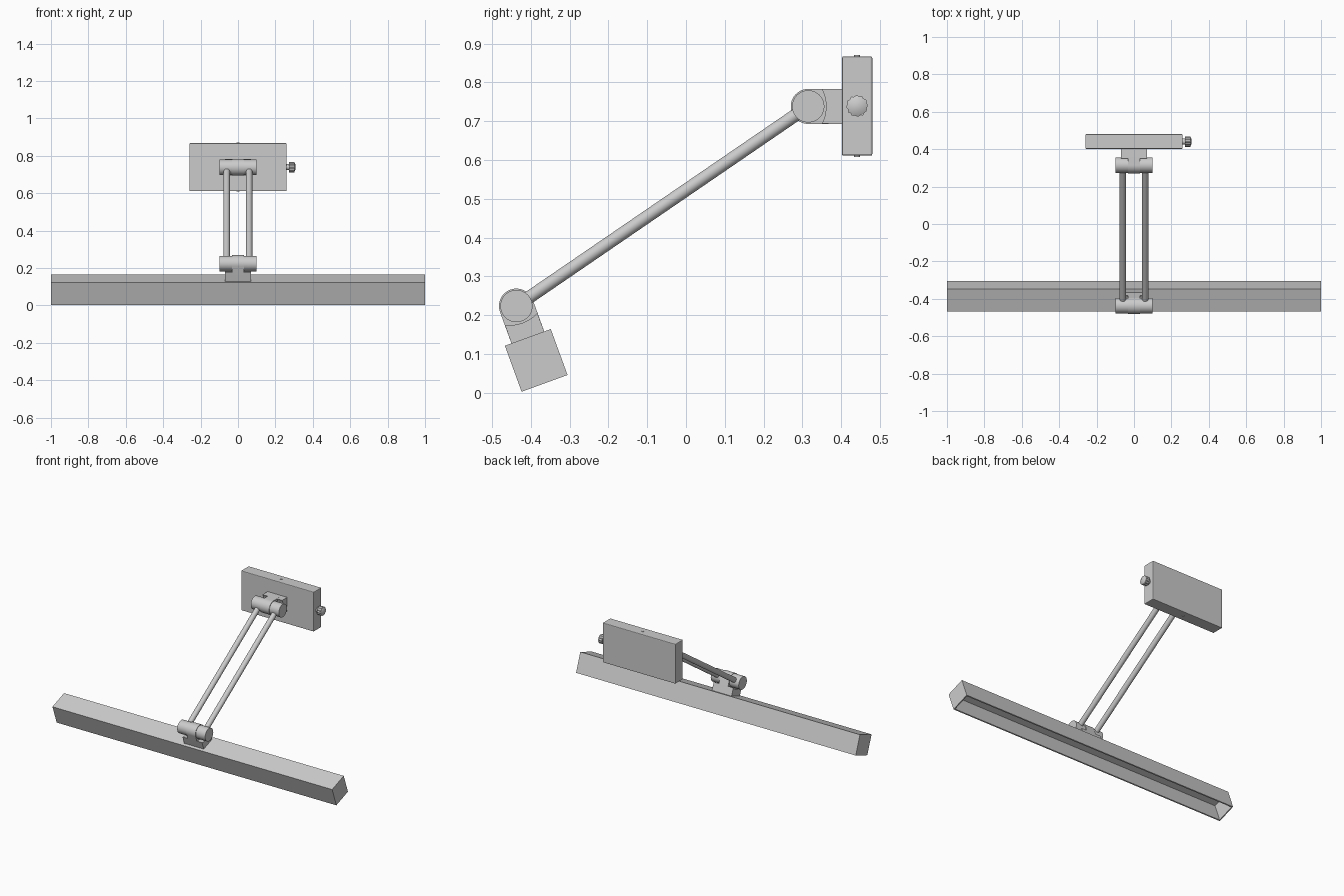
import bpy, bmesh, math
from mathutils import Vector

if "Cube" in bpy.data.objects:
    bpy.data.objects.remove(bpy.data.objects["Cube"])

TILT = math.radians(-70)             # lamp head leans 20 degrees
TOP = Vector((0, 0.315, 0.738))      # upper joint centre
LOW = Vector((0, -0.437, 0.2235))    # lower joint centre


def finish(name, bm, loc=(0, 0, 0), rot=0.0, smooth=False, bevel=0.0):
    bmesh.ops.recalc_face_normals(bm, faces=bm.faces)
    me = bpy.data.meshes.new(name)
    bm.to_mesh(me)
    bm.free()
    ob = bpy.data.objects.new(name, me)
    bpy.context.collection.objects.link(ob)
    ob.location = loc
    ob.rotation_euler = (rot, 0, 0)
    if bevel:
        mod = ob.modifiers.new("bevel", 'BEVEL')
        mod.width = bevel
        mod.segments = 2
    if smooth:
        bpy.ops.object.select_all(action='DESELECT')
        ob.select_set(True)
        bpy.context.view_layer.objects.active = ob
        bpy.ops.object.shade_smooth_by_angle(angle=math.radians(35))
    return ob


def prism(name, pts, x0, x1, **kw):
    """Extrude a (y, z) profile along x."""
    bm = bmesh.new()
    face = bm.faces.new([bm.verts.new((x0, y, z)) for y, z in pts])
    ext = bmesh.ops.extrude_face_region(bm, geom=[face])
    verts = [v for v in ext['geom'] if isinstance(v, bmesh.types.BMVert)]
    bmesh.ops.translate(bm, verts=verts, vec=(x1 - x0, 0, 0))
    return finish(name, bm, **kw)


def arc(r, a0, a1, n, cy=0.0):
    return [(cy + r * math.cos(math.radians(a0 + (a1 - a0) * i / n)),
             r * math.sin(math.radians(a0 + (a1 - a0) * i / n))) for i in range(n + 1)]


def rod(name, a, b, r, seg=32):
    a, b = Vector(a), Vector(b)
    bm = bmesh.new()
    bmesh.ops.create_cone(bm, cap_ends=True, segments=seg, radius1=r, radius2=r, depth=(b - a).length)
    bmesh.ops.rotate(bm, verts=bm.verts, matrix=(b - a).to_track_quat('Z', 'Y').to_matrix())
    bmesh.ops.translate(bm, verts=bm.verts, vec=(a + b) / 2)
    return finish(name, bm, smooth=True)


def rect(y0, y1, z0, z1):
    return [(y0, z0), (y1, z0), (y1, z1), (y0, z1)]


# wall plate with a small screw above and below
prism("wall_plate", rect(0.402, 0.48, 0.611, 0.867), -0.26, 0.26, bevel=0.004)
rod("top_screw", (0, 0.441, 0.86), (0, 0.441, 0.870), 0.008, 16)
rod("bottom_screw", (0, 0.441, 0.618), (0, 0.441, 0.608), 0.008, 16)

# switch knob: neck, fluted grip and shallow cone cap
rod("knob_neck", (0.255, 0.441, 0.739), (0.282, 0.441, 0.739), 0.016)
flutes = []
for i in range(48):
    r = 0.028 if i % 4 < 2 else 0.0255
    a = math.tau * i / 48
    flutes.append((r * math.cos(a), r * math.sin(a)))
prism("knob_grip", flutes, 0.273, 0.301, loc=(0, 0.441, 0.739))
bm = bmesh.new()
bmesh.ops.create_cone(bm, cap_ends=True, segments=32, radius1=0.0255, radius2=0.012, depth=0.007)
cap = finish("knob_cap", bm, loc=(0.3045, 0.441, 0.739), smooth=True)
cap.rotation_euler = (0, math.pi / 2, 0)

# joints: rounded tongue, hollowed shoulders and two pivot barrels
tongue = arc(0.045, 90, 270, 28) + [(0.087, -0.045), (0.087, 0.045)]
shoulder = arc(0.098, 27, -27, 12, cy=-0.052) + [(0.087, -0.045), (0.087, 0.045)]
for label, centre, rot in (("upper", TOP, 0.0), ("lower", LOW, TILT)):
    prism(label + "_tongue", tongue, -0.033, 0.033, loc=centre, rot=rot, smooth=True)
    for side, s in (("left", -1), ("right", 1)):
        prism(f"{label}_{side}_shoulder", shoulder, s * 0.033, s * 0.07,
              loc=centre, rot=rot, smooth=True)
        rod(f"{label}_{side}_barrel", centre + Vector((s * 0.033, 0, 0)),
            centre + Vector((s * 0.10, 0, 0)), 0.0415, 48)

# twin arms
for side, s in (("left", -1), ("right", 1)):
    off = Vector((s * 0.06, 0, 0))
    rod(side + "_arm", LOW + off, TOP + off, 0.0165)

# lamp head: open channel with end caps, in the tilted lower joint frame
u0, u1, h, t = 0.086, 0.212, 0.063, 0.007
channel = [(u1, h), (u0, h), (u0, -h), (u1, -h),
           (u1, -h + t), (u0 + t, -h + t), (u0 + t, h - t), (u1, h - t)]
prism("lamp_channel", channel, -0.993, 0.993, loc=LOW, rot=TILT)
for side, s in (("left", -1), ("right", 1)):
    prism(side + "_end_cap", rect(u0, u1, -h, h), s * 0.993, s * 1.0, loc=LOW, rot=TILT)
